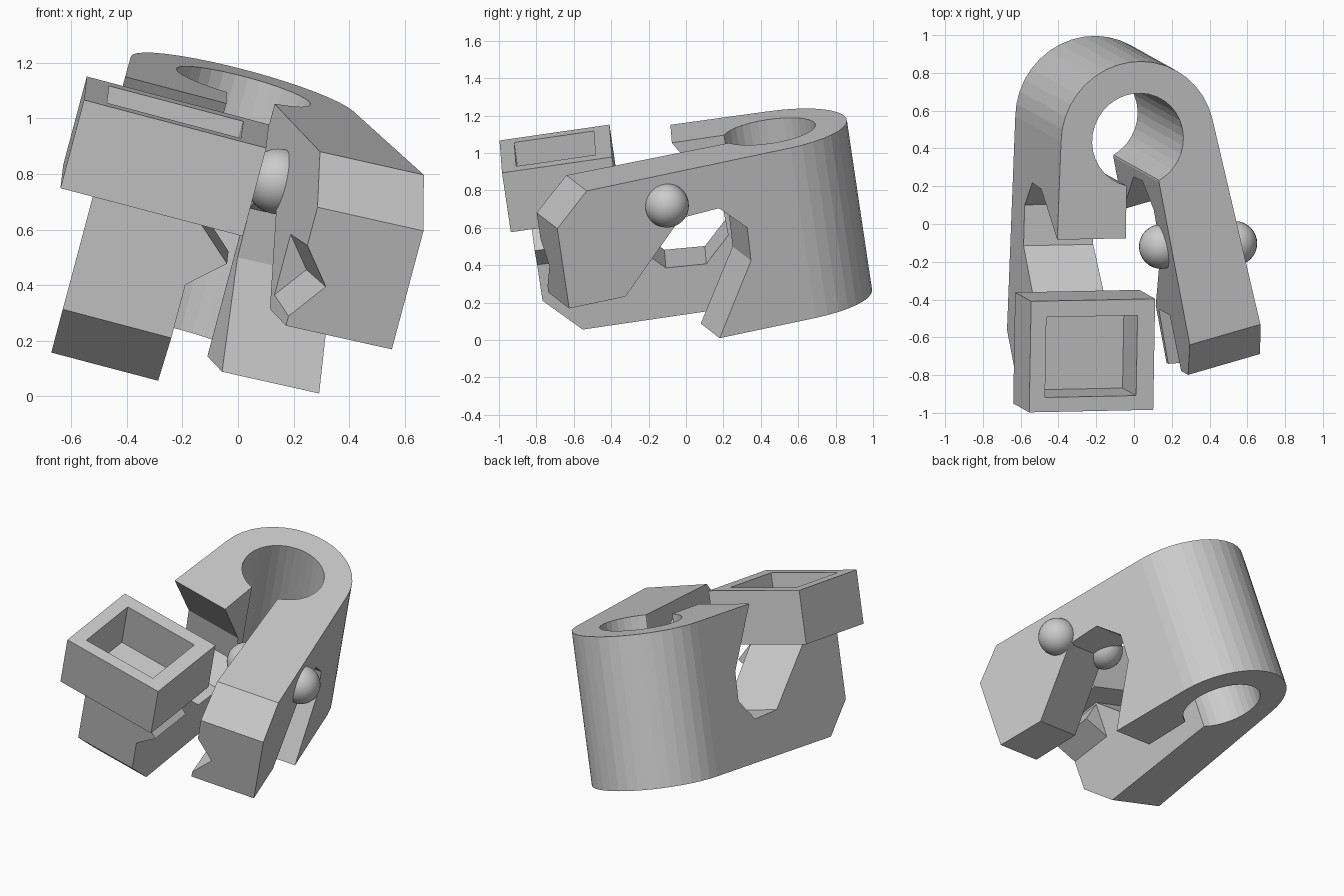
import bpy, bmesh
from math import sin, cos, radians
from mathutils import Matrix, Vector

if "Cube" in bpy.data.objects:
    bpy.data.objects.remove(bpy.data.objects["Cube"], do_unlink=True)

# Tilted frame whose origin is the centre of the bore in the top face
W = Vector((0.255, -0.142, 0.956)).normalized()
U = Vector((0.965, 0.02, -0.255))
U = (U - W * U.dot(W)).normalized()
V = W.cross(U)


def frame(x, y, z, origin=(0, 0, 0)):
    m = Matrix((x, y, z)).transposed().to_4x4()
    m.translation = origin
    return m


TILT = frame(U, V, W, (0.02, 0.445, 1.115))
X, Y, Z = Vector((1, 0, 0)), Vector((0, 1, 0)), Vector((0, 0, 1))
H, R, BORE, REACH, ROOT = 0.95, 0.42, 0.25, 1.333, 0.25
SPLAY = radians(14.8)
OUT = Vector((cos(SPLAY), sin(SPLAY), 0))
ALONG = Vector((sin(SPLAY), -cos(SPLAY), 0))
# Arm frames: (distance along arm, height, distance outwards)
RIGHT = TILT @ frame(ALONG, Z, OUT)
LEFT = TILT @ frame(-Y, Z, -X)


def prism(name, points, low, high, matrix, lean_low=0, lean_high=0):
    """Extrude an outline between two levels, which may lean along its x."""
    bm = bmesh.new()
    bottom = [bm.verts.new((x, y, low + lean_low * x)) for x, y in points]
    top = [bm.verts.new((x, y, high + lean_high * x)) for x, y in points]
    bm.faces.new(bottom[::-1])
    bm.faces.new(top)
    for i in range(len(points)):
        bm.faces.new((bottom[i - 1], bottom[i], top[i], top[i - 1]))
    bm.transform(matrix)
    bm.normal_update()
    if bm.calc_volume(signed=True) < 0:
        bmesh.ops.reverse_faces(bm, faces=bm.faces)
    mesh = bpy.data.meshes.new(name)
    bm.to_mesh(mesh)
    bm.free()
    obj = bpy.data.objects.new(name, mesh)
    bpy.context.collection.objects.link(obj)
    return obj


def rect(x0, x1, y0, y1):
    return [(x0, y0), (x1, y0), (x1, y1), (x0, y1)]


def carve(obj, cutter):
    """Subtract the cutter, then discard it."""
    cutter.hide_render = True
    mod = obj.modifiers.new("cut", "BOOLEAN")
    mod.operation, mod.solver, mod.object = "DIFFERENCE", "EXACT", cutter
    deps = bpy.context.evaluated_depsgraph_get()
    mesh = bpy.data.meshes.new_from_object(obj.evaluated_get(deps))
    obj.modifiers.clear()
    obj.data = mesh
    bpy.data.objects.remove(cutter, do_unlink=True)


def arc(radius, start, end, n):
    angles = [radians(start + (end - start) * i / n) for i in range(n + 1)]
    return [(radius * cos(t), radius * sin(t)) for t in angles]


# Clamp body: slotted ring running into the roots of both arms
plan = [(-0.4255, -ROOT), (-0.058, -ROOT)]
plan += arc(BORE, -103.4, -421, 30)
plan += [tuple((OUT * p + ALONG * ROOT).xy) for p in (0.058, 0.418)]
plan += arc(R, 14.8, 180, 18)
prism("clamp_body", plan, -H, 0, TILT)

# Hooked arms: the same notch opens downwards on the right, upwards on the left
notch = [(0.306, -0.566), (0.3, -0.383), (0.438, -0.245), (0.655, -0.255),
         (1.0175, -0.617), (REACH, -0.617)]
right_side = [(ROOT, 0), (ROOT, -H), (0.539, -H)] + notch
right_side += [(REACH, -0.171), (1.143, 0)]
left_side = [(ROOT, -H), (ROOT, 0), (0.525, 0)]
left_side += [(s, -0.935 - c) for s, c in notch]
left_side += [(REACH, -0.76), (1.143, -H)]
right_arm = prism("right_arm", right_side, 0.071, 0.42, RIGHT, -0.051, -0.008)
prism("left_arm", left_side, 0.061, 0.42, LEFT, -0.012, 0.022)

# V groove on the inside of the right hook, V tongue on the left one
groove = [(-0.1, -0.187), (0.11, -0.447), (-0.1, -0.71)]
carve(right_arm, prism("groove_cutter", groove, 1.03, 1.5,
                       RIGHT @ frame(Z, Y, X)))
tongue = [(-0.06, -0.32), (0.08, -0.447), (-0.06, -0.573)]
prism("left_tongue", tongue, 1.02, REACH, TILT @ frame(X, Z, -Y))

# Open tray resting on the left hook
tray = prism("tray", rect(-0.572, 0.107, -1.444, -0.85), -0.32, 0.012, TILT)
carve(tray, prism("tray_cutter", rect(-0.487, 0.012, -1.366, -0.937),
                  -0.27, 0.2, TILT))

# Ball on each side of the right arm
for name, place in (("outer_ball", (0.72, -0.17, 0.417)),
                    ("inner_ball", (0.635, -0.215, 0.035))):
    bpy.ops.mesh.primitive_uv_sphere_add(segments=32, ring_count=16, radius=0.118,
                                         location=RIGHT @ Vector(place))
    bpy.context.object.name = name
    bpy.ops.object.shade_smooth()
